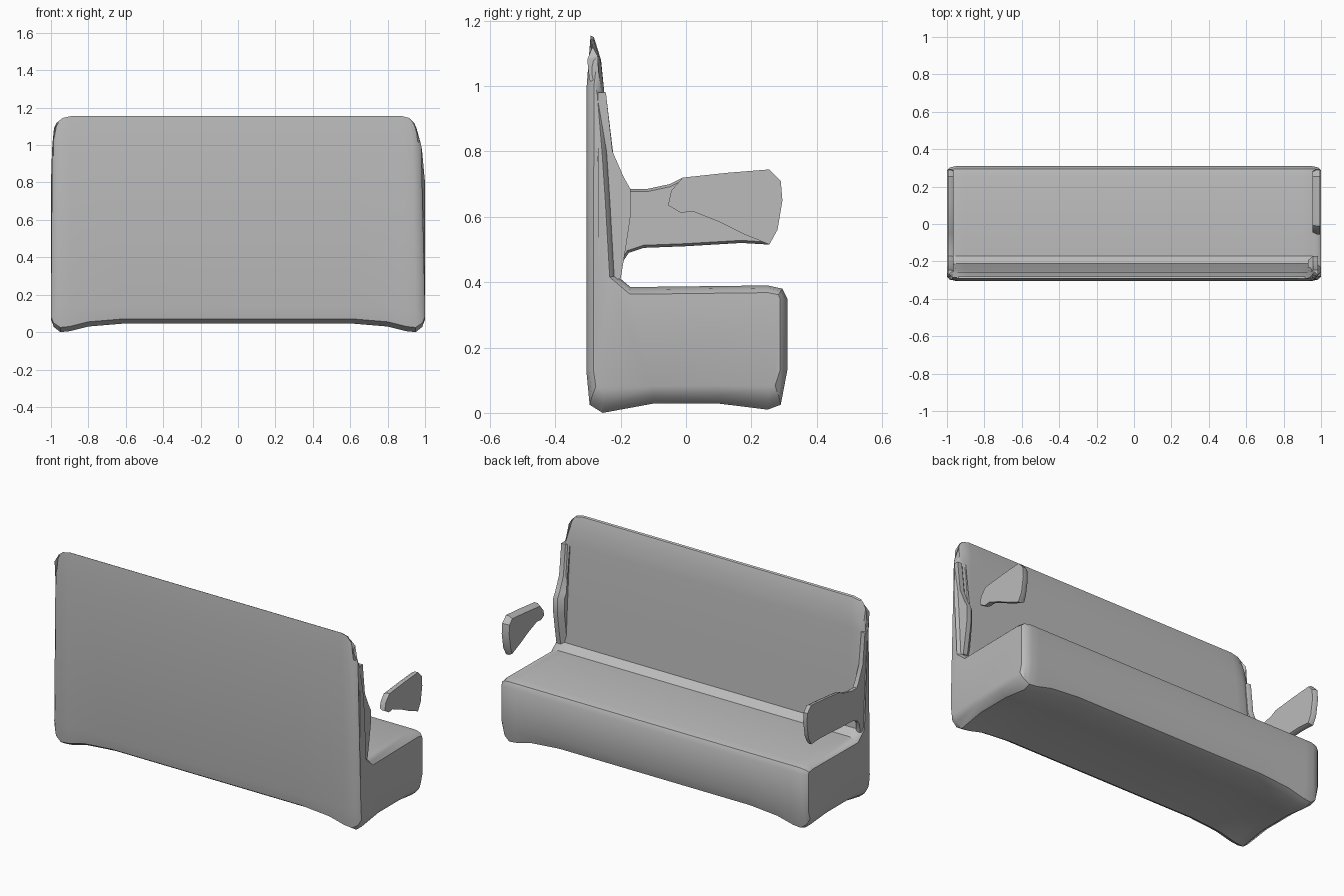
import bpy, bmesh
from math import radians
from mathutils import Vector

cube = bpy.data.objects.get("Cube")
if cube:
    bpy.data.objects.remove(cube)

grey = bpy.data.materials.new("plain_grey")
grey.use_nodes = True
colour = (0.5, 0.5, 0.5, 1)
grey.diffuse_color = colour
grey.node_tree.nodes["Principled BSDF"].inputs["Base Color"].default_value = colour


def loft(name, sections):
    """Skin a list of closed cross-sections and cap both ends."""
    bm = bmesh.new()
    rings = [[bm.verts.new(p) for p in s] for s in sections]
    n = len(rings[0])
    for a, b in zip(rings, rings[1:]):
        for j in range(n):
            k = (j + 1) % n
            bm.faces.new((a[j], a[k], b[k], b[j]))
    bm.faces.new(rings[0])
    bm.faces.new(rings[-1])
    bmesh.ops.recalc_face_normals(bm, faces=bm.faces)
    mesh = bpy.data.meshes.new(name)
    bm.to_mesh(mesh)
    bm.free()
    obj = bpy.data.objects.new(name, mesh)
    bpy.context.collection.objects.link(obj)
    mesh.materials.append(grey)
    bpy.ops.object.select_all(action="DESELECT")
    obj.select_set(True)
    bpy.context.view_layer.objects.active = obj
    bpy.ops.object.shade_smooth_by_angle(angle=radians(32))
    return obj


def inset(profile, amount):
    """Move each point of a counter-clockwise profile inwards."""
    pts = [Vector(p) for p in profile]
    out = []
    for i, p in enumerate(pts):
        t = (pts[(i + 1) % len(pts)] - pts[i - 1]).normalized()
        out.append(p + Vector((-t.y, t.x)) * amount)
    return out


# Bench side profile: seat and tapering backrest
profile = [(-.305, .13), (-.295, .07), (-.255, .045), (-.1, .06), (.1, .06),
           (.25, .055), (.29, .07), (.31, .13), (.31, .35), (.295, .38),
           (.25, .39), (-.17, .385), (-.212, .42), (-.225, .65), (-.235, .8),
           (-.25, .98), (-.26, 1.08), (-.282, 1.15), (-.292, 1.155), (-.304, 1.0)]

# Half-length stations: x, inset, foot depth, top rounding
stations = [(1.0, .022, .0, .06), (.985, .008, .025, .035), (.95, 0, .045, .01),
            (.9, 0, .04, 0), (.8, 0, .015, 0), (.62, 0, 0, 0)]


def section(side, x, amount, foot, drop):
    pts = []
    for y, z in inset(profile, amount):
        lean = max(0, z - .88) * (.17 if side > 0 else .06)
        px = side * (x - lean * max(0, x - .8) / .2)
        if z < .1:
            z -= foot * (1 if abs(y) > .2 else .7)
        if z > 1.04:
            z -= drop
        pts.append((px, y, z))
    return pts


loft("bench_body", [section(-1, *s) for s in stations]
     + [section(1, *s) for s in reversed(stations)])


def plate(name, outline, outer, inner, rim):
    """Thin upright panel with a softened inner edge."""
    mid = outer + (inner - outer) * .5
    layers = [(outer, 0), (mid, 0), (inner, rim)]
    loft(name, [[(x, y, z) for y, z in inset(outline, r)] for x, r in layers])


# Whole armrest, flowing out of the backrest
arm = [(-.27, .4), (-.2, .41), (-.195, .46), (-.175, .49), (-.13, .505),
       (0, .51), (.17, .52), (.255, .515), (.28, .56), (.295, .65), (.29, .71),
       (.255, .745), (.13, .735), (-.01, .72), (-.05, .7), (-.12, .685),
       (-.17, .685), (-.19, .72), (-.225, .8), (-.245, .98), (-.27, .98)]
plate("right_armrest", arm, -.995, -.965, .008)

# Broken armrest: a stub on the backrest and a separate front piece
stub = [(-.27, .4), (-.2, .41), (-.185, .5), (-.17, .6), (-.17, .685),
        (-.19, .72), (-.225, .8), (-.245, .98), (-.27, .98)]
plate("left_armrest_stub", stub, .985, .93, .025)
piece = [(-.055, .635), (-.015, .612), (.02, .617), (.1, .585), (.17, .55),
         (.255, .515), (.28, .56), (.295, .65), (.29, .71), (.255, .745),
         (.13, .735), (-.01, .72), (-.045, .68)]
plate("left_armrest_front", piece, .995, .955, .012)
